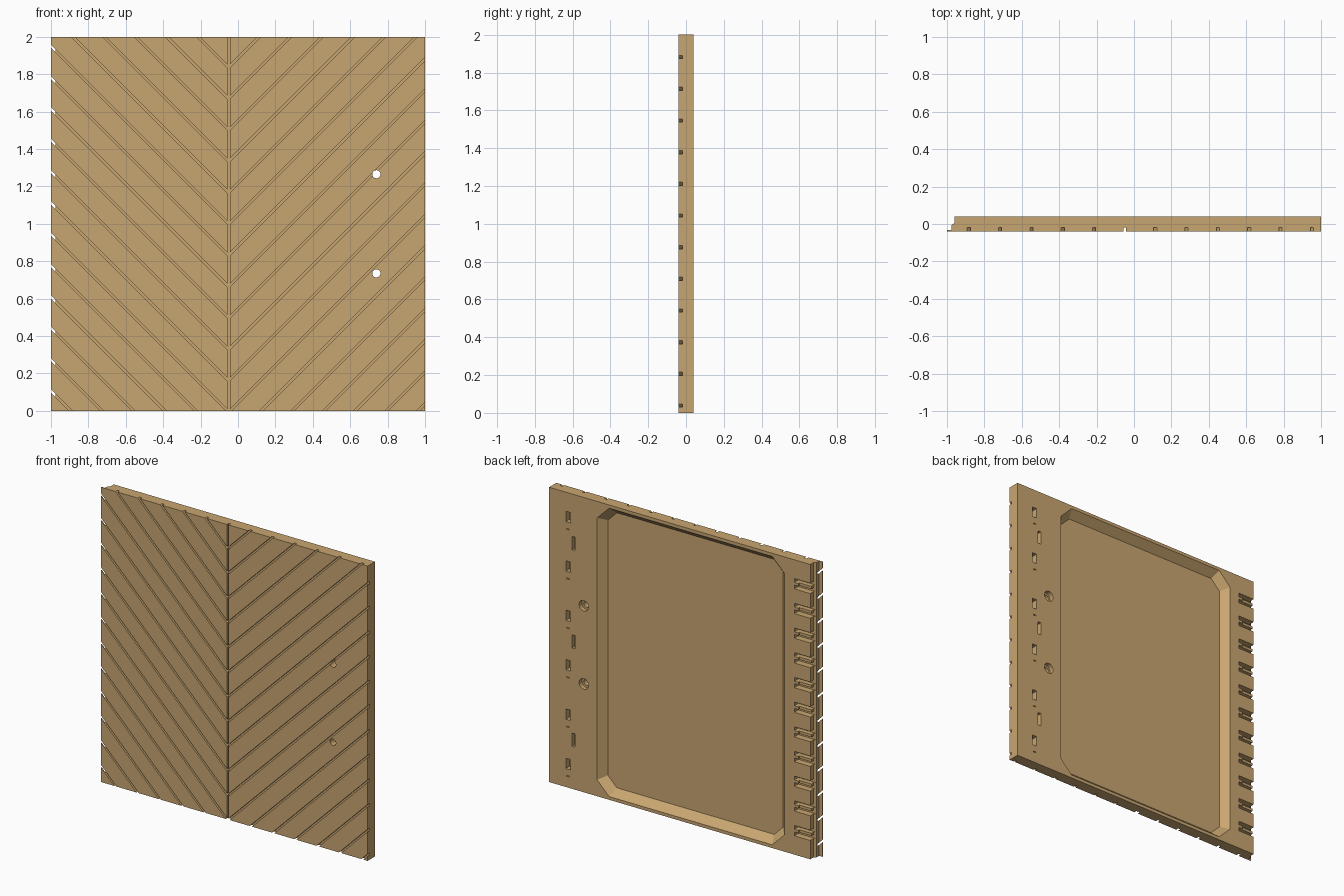
import bpy
import bmesh
import math

cube = bpy.data.objects.get("Cube")
if cube:
    bpy.data.objects.remove(cube, do_unlink=True)

HALF = 0.039      # half the panel thickness
SEAM = -0.05      # x of the vertical seam
PITCH = 0.1675    # spacing of grooves and clips

wood = bpy.data.materials.new("tan_wood")
wood.use_nodes = True
tan = (0.584, 0.381, 0.165, 1.0)
wood.diffuse_color = tan
wood.node_tree.nodes["Principled BSDF"].inputs["Base Color"].default_value = tan


def loft(bm, near, y_near, far, y_far):
    """Closed solid between two (x, z) outlines at two depths."""
    a = [bm.verts.new((x, y_near, z)) for x, z in near]
    b = [bm.verts.new((x, y_far, z)) for x, z in far]
    bm.faces.new(a)
    bm.faces.new(b[::-1])
    for i in range(len(a)):
        j = (i + 1) % len(a)
        bm.faces.new((a[i], b[i], b[j], a[j]))


def prism(bm, outline, y0, y1):
    loft(bm, outline, y0, outline, y1)


def rect(x, z, w, h):
    return [(x - w / 2, z - h / 2), (x + w / 2, z - h / 2),
            (x + w / 2, z + h / 2), (x - w / 2, z + h / 2)]


def disc(x, z, r, sides=16):
    return [(x + r * math.cos(math.tau * i / sides),
             z + r * math.sin(math.tau * i / sides)) for i in range(sides)]


def chamfered(x0, x1, z0, z1, c):
    return [(x0 + c, z0), (x1 - c, z0), (x1, z0 + c), (x1, z1 - c),
            (x1 - c, z1), (x0 + c, z1), (x0, z1 - c), (x0, z0 + c)]


def to_object(bm, name):
    bmesh.ops.recalc_face_normals(bm, faces=bm.faces)
    mesh = bpy.data.meshes.new(name)
    bm.to_mesh(mesh)
    bm.free()
    mesh.materials.append(wood)
    obj = bpy.data.objects.new(name, mesh)
    bpy.context.collection.objects.link(obj)
    return obj


def carve(target, bm, name):
    """Subtract the solids in bm from the target, then drop the cutter."""
    cutter = to_object(bm, name)
    cutter.hide_render = True
    mod = target.modifiers.new(name, "BOOLEAN")
    mod.operation = "DIFFERENCE"
    mod.solver = "EXACT"
    mod.object = cutter
    bpy.context.view_layer.objects.active = target
    bpy.ops.object.modifier_apply(modifier=mod.name)
    bpy.data.objects.remove(cutter, do_unlink=True)


# Panel: plan profile with a thin front lip and stepped edge, extruded upward
profile = [(-1, -HALF), (1, -HALF), (1, HALF), (-0.96, HALF), (-0.96, 0.005),
           (-0.975, -0.005), (-0.975, -0.033), (-1, -0.033)]
bm = bmesh.new()
base = bm.faces.new([bm.verts.new((x, y, 0)) for x, y in profile])
top = bmesh.ops.extrude_face_region(bm, geom=[base])["geom"]
bmesh.ops.translate(bm, vec=(0, 0, 2),
                    verts=[v for v in top if isinstance(v, bmesh.types.BMVert)])
panel = to_object(bm, "panel")

# Chevron grooves on the front
bm = bmesh.new()
h = 0.0085
for side in (-1, 1):
    inner, run = SEAM + side * 0.001, 1.2
    outer = inner + side * run
    for k in range(-13, 7):
        z = 1 + k * PITCH
        prism(bm, [(inner, z - h), (outer, z + run - h),
                   (outer, z + run + h), (inner, z + h)], -0.1, -0.019)
carve(panel, bm, "chevron_grooves")

# Vertical seam groove
bm = bmesh.new()
prism(bm, rect(SEAM, 1, 0.012, 2.2), -0.1, -0.0185)
carve(panel, bm, "seam_groove")

# Large back recess with sloped walls and cut corners
bm = bmesh.new()
slope, deep, over = 0.045, 0.052, 0.01
def recess(inset):
    return chamfered(-0.765 + inset, 0.64 - inset, 0.022 + inset, 1.978 - inset, 0.09 - inset * 0.5)
loft(bm, recess(-slope * over / deep), HALF + over, recess(slope), HALF - deep)
carve(panel, bm, "back_recess")

# Latch slots, small slits, screw counterbores and edge clip notches
bm = bmesh.new()
for k in range(6):
    z = 0.16 + k * 2 * PITCH
    prism(bm, rect(0.858, z, 0.034, 0.07), 0.0, 0.1)
    prism(bm, rect(0.858, z - 0.083, 0.02, 0.006), 0.02, 0.1)
for z in (0.333, 1.0, 1.667):
    prism(bm, rect(0.817, z, 0.024, 0.09), 0.01, 0.1)
for z in (0.735, 1.265):
    prism(bm, disc(0.74, z, 0.036), 0.008, 0.1)
for k in range(-5, 6):
    z = 1 + k * PITCH
    for offset in (-0.022, 0.022):
        prism(bm, rect(-0.905, z + offset, 0.13, 0.026), -0.004, 0.1)
carve(panel, bm, "back_slots")

# Tongues between the notch pairs sit a little below the back face
bm = bmesh.new()
for k in range(-5, 6):
    prism(bm, rect(-0.92, 1 + k * PITCH, 0.1, 0.03), 0.027, 0.11)
carve(panel, bm, "clip_tongues")

# Screw holes right through
bm = bmesh.new()
for z in (0.735, 1.265):
    prism(bm, disc(0.74, z, 0.022), -0.1, 0.12)
carve(panel, bm, "screw_holes")
